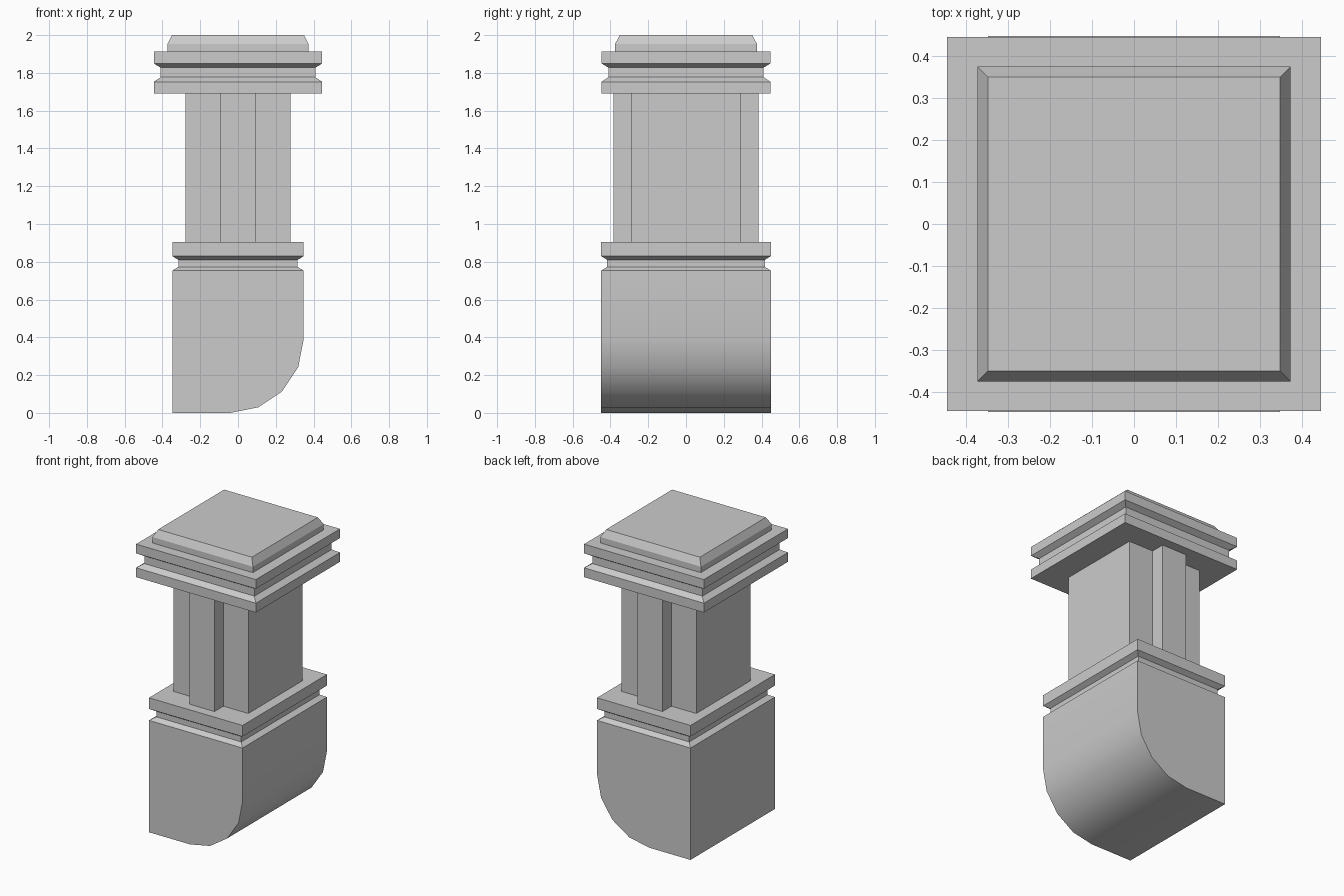
import bpy, bmesh, math

if "Cube" in bpy.data.objects:
    bpy.data.objects.remove(bpy.data.objects["Cube"])


def finish(name, bm):
    bmesh.ops.recalc_face_normals(bm, faces=bm.faces)
    mesh = bpy.data.meshes.new(name)
    bm.to_mesh(mesh)
    bm.free()
    obj = bpy.data.objects.new(name, mesh)
    bpy.context.collection.objects.link(obj)
    return obj


def loft(name, rings):
    """Join equal-length vertex rings and cap both ends."""
    bm = bmesh.new()
    rows = [[bm.verts.new(p) for p in ring] for ring in rings]
    for a, b in zip(rows, rows[1:]):
        for i in range(len(a)):
            j = (i + 1) % len(a)
            bm.faces.new((a[i], a[j], b[j], b[i]))
    bm.faces.new(rows[0])
    bm.faces.new(rows[-1])
    return finish(name, bm)


def moulding(name, hx, hy, steps):
    """Rectangular stack; each step is (inset, height)."""
    signs = [(-1, -1), (1, -1), (1, 1), (-1, 1)]
    return loft(name, [[(sx * (hx - d), sy * (hy - d), z) for sx, sy in signs]
                       for d, z in steps])


# Lower block with a rounded lower right edge
R = 0.39
profile = [(-0.348, 0.753), (-0.348, 0)]
for i in range(5):
    a = math.radians(22.5 * i)
    profile.append((0.348 - R + R * math.sin(a), R - R * math.cos(a)))
profile.append((0.348, 0.753))
base = loft("base_block", [[(x, y, z) for x, z in profile] for y in (-0.449, 0.449)])
bpy.context.view_layer.objects.active = base
base.select_set(True)
bpy.ops.object.shade_smooth_by_angle(angle=math.radians(30))

# Grooved moulding above the block
moulding("base_moulding", 0.348, 0.449,
         [(0, 0.753), (0.032, 0.773), (0.032, 0.81), (0, 0.83), (0, 0.905)])

# Shaft with a raised strip on front and back
quarter = [(0.278, 0.288), (0.093, 0.288), (0.093, 0.383)]
half = quarter + [(-x, y) for x, y in reversed(quarter)]
outline = half + [(x, -y) for x, y in reversed(half)]
loft("shaft", [[(x, y, z) for x, y in outline] for z in (0.905, 1.69)])

# Grooved capital
moulding("capital", 0.446, 0.447,
         [(0, 1.69), (0, 1.753), (0.036, 1.777), (0.036, 1.828), (0, 1.85), (0, 1.912)])

# Bevelled top cap
moulding("top_cap", 0.374, 0.376, [(0, 1.912), (0, 1.952), (0.025, 2.0)])
